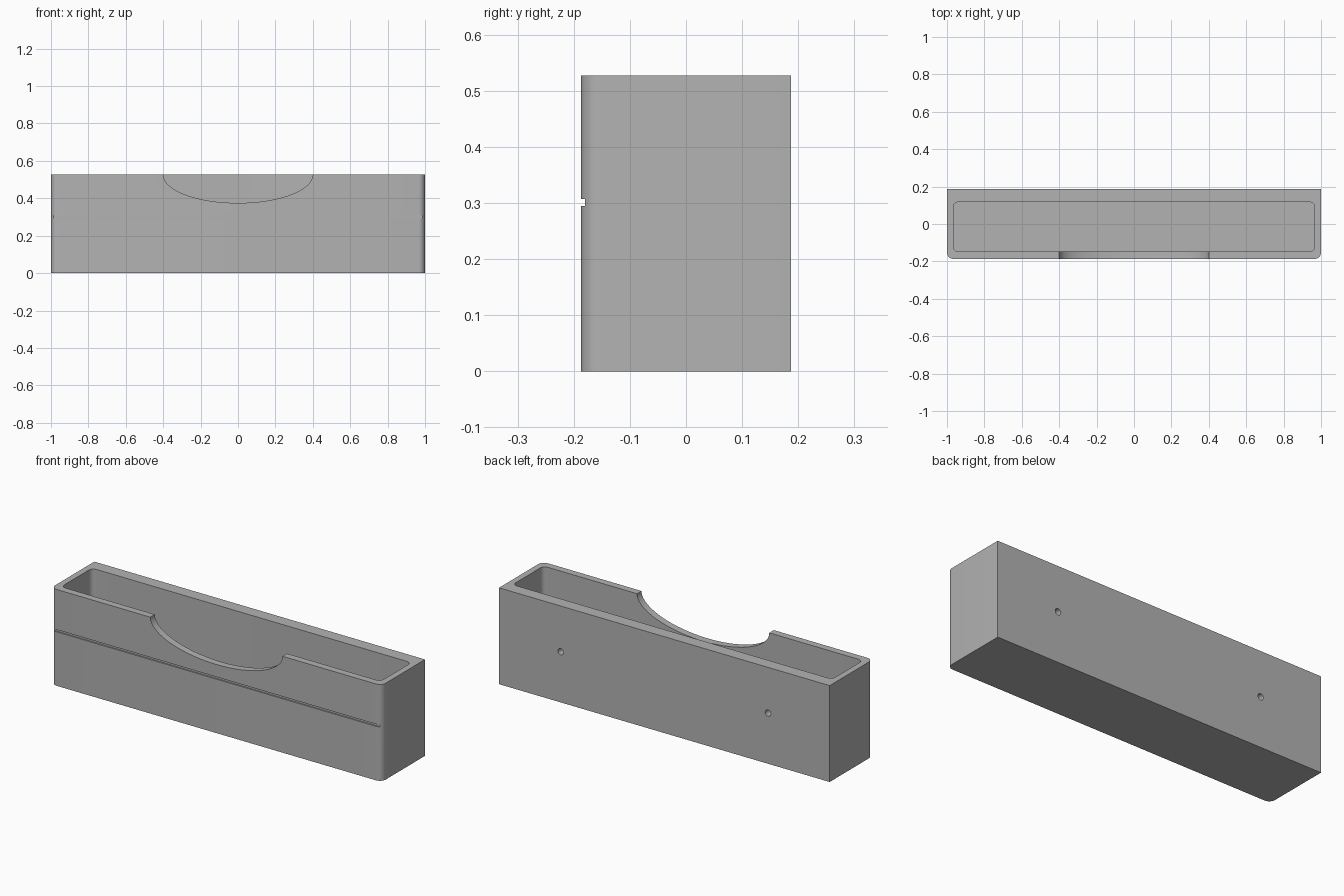
import bpy
import math
from mathutils import Matrix

if "Cube" in bpy.data.objects:
    bpy.data.objects.remove(bpy.data.objects["Cube"], do_unlink=True)

LENGTH, DEPTH, HEIGHT = 2.0, 0.374, 0.527
FRONT, BACK = -DEPTH / 2, DEPTH / 2

grey = bpy.data.materials.new("plain grey")
grey.use_nodes = True
grey.diffuse_color = (0.45, 0.45, 0.45, 1)
grey.node_tree.nodes["Principled BSDF"].inputs["Base Color"].default_value = (0.45, 0.45, 0.45, 1)


def rounded_block(name, x, y0, y1, z0, z1, front_r=0, back_r=0, steps=8):
    """Upright block, symmetric in x, with rounded vertical corners."""
    outline = []
    corners = [(1, 1, back_r, 0), (-1, 1, back_r, 90), (-1, -1, front_r, 180), (1, -1, front_r, 270)]
    for sx, sy, r, start in corners:
        cx, cy = sx * (x - r), (y1 - r if sy > 0 else y0 + r)
        for i in range(steps + 1 if r else 1):
            a = math.radians(start + 90 * i / steps)
            outline.append((cx + r * math.cos(a), cy + r * math.sin(a)))
    n = len(outline)
    verts = [(px, py, z) for z in (z0, z1) for px, py in outline]
    faces = [tuple(reversed(range(n))), tuple(range(n, 2 * n))]
    faces += [(i, (i + 1) % n, n + (i + 1) % n, n + i) for i in range(n)]
    mesh = bpy.data.meshes.new(name)
    mesh.from_pydata(verts, [], faces)
    mesh.materials.append(grey)
    obj = bpy.data.objects.new(name, mesh)
    bpy.context.collection.objects.link(obj)
    return obj


def y_cylinder(name, x, z, rx, rz, y0, y1, sides):
    """Elliptical cylinder lying along y."""
    bpy.ops.mesh.primitive_cylinder_add(vertices=sides, radius=1, depth=1)
    obj = bpy.context.object
    obj.name = name
    obj.data.transform(Matrix.Translation((x, (y0 + y1) / 2, z))
                       @ Matrix.Diagonal((rx, y1 - y0, rz, 1))
                       @ Matrix.Rotation(math.pi / 2, 4, "X"))
    obj.data.materials.append(grey)
    return obj


def cut(target, cutter):
    cutter.hide_render = True
    mod = target.modifiers.new(cutter.name, "BOOLEAN")
    mod.operation = "DIFFERENCE"
    mod.solver = "EXACT"
    mod.object = cutter
    bpy.context.view_layer.objects.active = target
    bpy.ops.object.modifier_apply(modifier=mod.name)
    bpy.data.objects.remove(cutter, do_unlink=True)


# Outer body, rounded on its front corners only
box = rounded_block("open_box", LENGTH / 2, FRONT, BACK, 0, HEIGHT, front_r=0.035)

# Deep rounded cavity, open at the top
cut(box, rounded_block("cavity", 0.966, -0.148, 0.118, 0.035, HEIGHT + 0.1, 0.028, 0.028))

# Half-ellipse scoop through the front wall
cut(box, y_cylinder("front_scoop", 0, HEIGHT, 0.4, 0.152, FRONT - 0.1, -0.08, 96))

# Narrow groove along the front
cut(box, rounded_block("front_groove", LENGTH, FRONT - 0.1, FRONT + 0.007, 0.295, 0.307))

# Pair of mounting holes in the back
for side in (-1, 1):
    cut(box, y_cylinder("mounting_hole", side * 0.627, 0.277, 0.017, 0.017, BACK - 0.05, BACK + 0.1, 24))

# Smooth the curves, keep the edges crisp
bpy.ops.object.select_all(action="DESELECT")
box.select_set(True)
bpy.context.view_layer.objects.active = box
bpy.ops.object.shade_smooth_by_angle(angle=math.radians(30))
